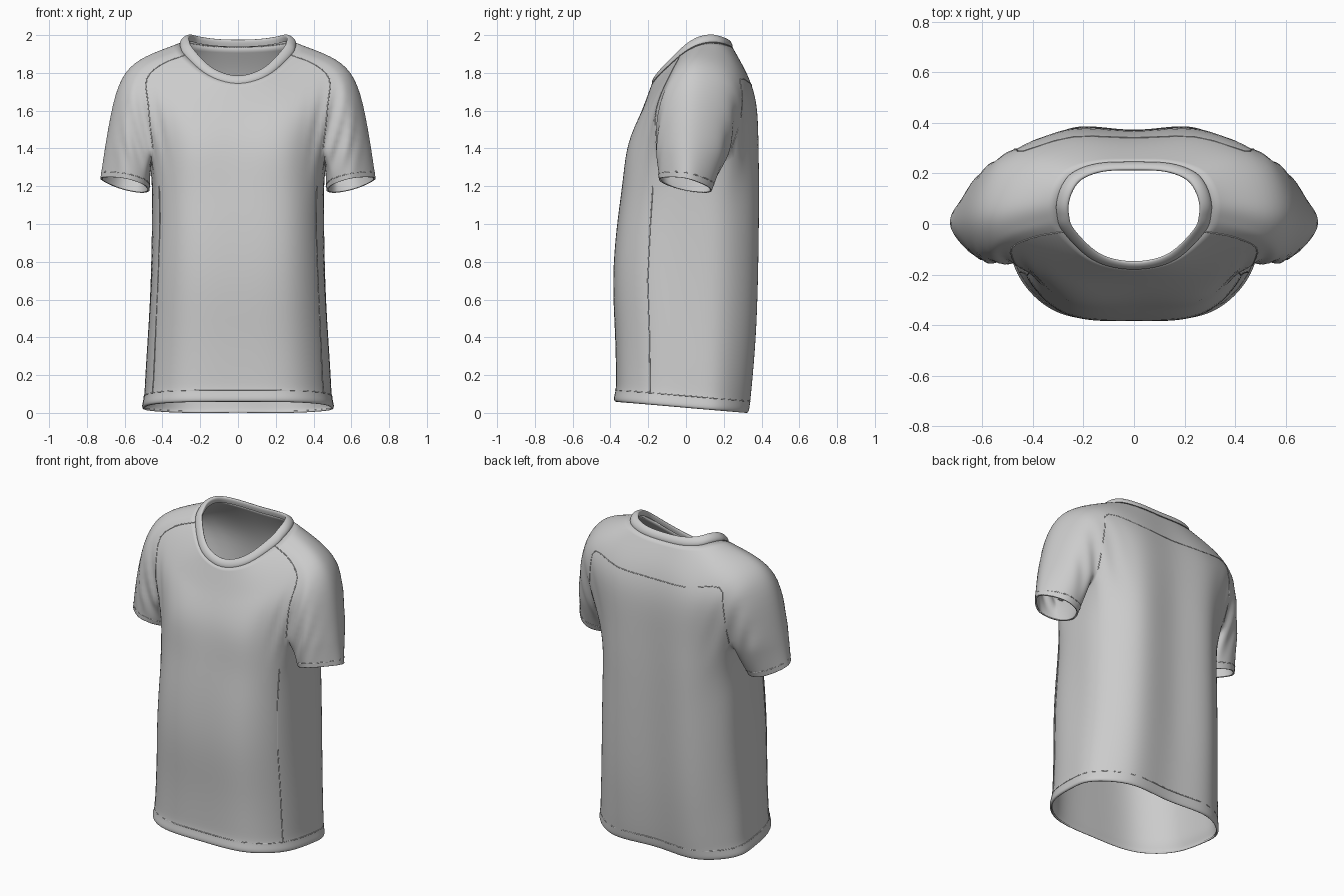
import bpy, bmesh, math
from mathutils import Vector
from mathutils.bvhtree import BVHTree

if "Cube" in bpy.data.objects:
    bpy.data.objects.remove(bpy.data.objects["Cube"])

SUB = 3  # spline steps between control points


def spline(pts, mode):
    """Catmull-Rom through pts; mode: 'open', 'mirror' (ends on x=0) or 'closed'."""
    p = [Vector(q) for q in pts]
    n = len(p)
    flip = lambda v: Vector((-v.x, v.y, v.z))
    if mode == 'closed':
        ext = [p[-1]] + p + [p[0], p[1]]
    elif mode == 'mirror':
        ext = [flip(p[1])] + p + [flip(p[-2])]
    else:
        ext = [2 * p[0] - p[1]] + p + [2 * p[-1] - p[-2]]
    out = []
    for i in range(len(ext) - 3):
        a, b, c, d = ext[i:i + 4]
        for k in range(SUB):
            t = k / SUB
            out.append(0.5 * (2 * b + (c - a) * t + (2 * a - 5 * b + 4 * c - d) * t * t
                              + (3 * b - a - 3 * c + d) * t ** 3))
    return out if mode == 'closed' else out + [p[-1]]


def loft(bm, rings, closed=False):
    rows = [[bm.verts.new(p) for p in r] for r in rings]
    n = len(rows[0])
    for r0, r1 in zip(rows, rows[1:]):
        for i in range(n if closed else n - 1):
            j = (i + 1) % n
            bm.faces.new((r0[i], r0[j], r1[j], r1[i]))


def finish(bm, name, thickness):
    """Weld, mirror and subdivide a half cage into a smooth object."""
    bmesh.ops.remove_doubles(bm, verts=bm.verts, dist=0.0005)
    bmesh.ops.recalc_face_normals(bm, faces=bm.faces)
    bm.normal_update()
    front = min(bm.faces, key=lambda f: f.calc_center_median().y)
    if front.normal.y > 0:
        bmesh.ops.reverse_faces(bm, faces=bm.faces)
    for f in bm.faces:
        f.smooth = True
    me = bpy.data.meshes.new(name)
    bm.to_mesh(me)
    bm.free()
    ob = bpy.data.objects.new(name, me)
    bpy.context.collection.objects.link(ob)
    m = ob.modifiers.new("mirror", 'MIRROR')
    m.use_clip = True
    s = ob.modifiers.new("subdivide", 'SUBSURF')
    s.levels = s.render_levels = 2
    dg = bpy.context.evaluated_depsgraph_get()
    ob.data = bpy.data.meshes.new_from_object(ob.evaluated_get(dg))
    ob.modifiers.clear()
    if thickness:
        sol = ob.modifiers.new("cloth", 'SOLIDIFY')
        sol.thickness = thickness
        sol.offset = -1
    return ob


# Yoke: rings from neck seam to armpit, front centre round the shoulder to back centre
neck = [(0, -.18, 1.745), (.16, -.145, 1.79), (.28, -.03, 1.895), (.302, .03, 1.935), (.305, .085, 1.957),
        (.285, .15, 1.965), (.24, .205, 1.955), (.14, .24, 1.942), (0, .245, 1.937)]
upper = [(0, -.215, 1.65), (.22, -.178, 1.71), (.40, -.055, 1.85), (.445, .0, 1.885), (.46, .07, 1.905),
         (.44, .17, 1.89), (.37, .26, 1.86), (.2, .30, 1.84), (0, .305, 1.83)]
shoulder = [(0, -.24, 1.585), (.25, -.215, 1.625), (.485, -.10, 1.77), (.55, -.045, 1.82), (.58, .05, 1.84),
            (.54, .2, 1.81), (.44, .295, 1.77), (.24, .35, 1.74), (0, .343, 1.73)]
chest = [(0, -.267, 1.52), (.26, -.255, 1.55), (.475, -.16, 1.62), (.59, -.13, 1.67), (.655, .03, 1.71),
         (.59, .22, 1.69), (.475, .31, 1.65), (.26, .38, 1.62), (0, .37, 1.60)]
armpit = [(0, -.312, 1.40), (.26, -.31, 1.40), (.455, -.16, 1.40), (.60, -.15, 1.42), (.703, 0, 1.44),
          (.63, .19, 1.42), (.48, .25, 1.40), (.26, .38, 1.40), (0, .37, 1.40)]
controls = [neck, upper, shoulder, chest, armpit]
yoke = [spline(r, 'mirror') for r in controls]
a, b = 2 * SUB, 6 * SUB
under = spline([armpit[2], (.462, .05, 1.33), armpit[6]], 'open')

bm = bmesh.new()
loft(bm, yoke)


# Body tube: height, half width, front y, back y, hem tilt
def section(z, rx, yf, yb, tilt):
    pts = [(0, yf), (.58 * rx, yf * .94), (.92 * rx, yf * .52), (rx, .03),
           (.95 * rx, yb * .6), (.58 * rx, yb + .008), (0, yb - .004)]
    return spline([(x, y, z - .085 * y * tilt) for x, y in pts], 'mirror')


levels = [(1.2, .452, -.337, .375, 0), (1.0, .452, -.366, .374, 0), (.7, .462, -.392, .368, .1),
          (.4, .476, -.373, .358, .4), (.16, .49, -.37, .337, .85), (.09, .494, -.37, .328, 1),
          (.05, .507, -.382, .324, 1), (.03, .505, -.38, .318, 1), (.027, .494, -.37, .309, 1)]
body = [section(*l) for l in levels]
loft(bm, [yoke[-1][:a + 1] + under[1:-1] + yoke[-1][b:]] + body)

# Sleeve tube: armhole ring blended into the tilted cuff
cuff_xy = [(.50, -.11), (.61, -.142), (.735, 0), (.64, .13), (.52, .115), (.467, 0)]
cuff = spline([(x, y, 1.21 + .25 * (x - .6) - .22 * y) for x, y in cuff_xy], 'closed')
armhole = yoke[-1][a:b + 1] + under[-2:0:-1]
blend = lambda t: [p.lerp(q, t) for p, q in zip(armhole, cuff)]
loft(bm, [armhole, blend(.33), blend(.7), blend(.93), cuff], True)
shirt = finish(bm, "shirt_body_and_sleeves", .01)

# Soft folds around the armpits and a gentle drape on the body
shirt.data.update()
moves = []
for v in shirt.data.vertices:
    x, y, z = abs(v.co.x), v.co.y, v.co.z
    d = 0
    for cy in (-.15, .25):
        r2 = (x - .5) ** 2 + (y - cy) ** 2 + .4 * (z - 1.47) ** 2
        d += .008 * math.exp(-r2 / .012) * math.sin(75 * (x - .3 * (z - 1.4)) + 25 * y)
    if z < 1.25 and x < .52:
        d += .004 * math.sin(11 * y + 6 * z) * x * min(1, (1.25 - z) * 4) * min(1, z * 4)
    moves.append(v.normal * d)
for v, m in zip(shirt.data.vertices, moves):
    v.co += m

# Ribbed collar: rounded band rolled over the neck edge
profile = [(1.0, -.008), (1.012, .004), (.99, .02), (.94, .034), (.88, .04), (.85, .036), (.845, .022), (.87, .0)]
bm = bmesh.new()
loft(bm, [[Vector((p.x * s, .03 + (p.y - .03) * s, p.z + dz)) for p in yoke[0]] for s, dz in profile])
finish(bm, "collar", 0)

# Stitched seams: thin cords laid on the cloth
tree = BVHTree.FromPolygons([v.co for v in shirt.data.vertices], [p.vertices for p in shirt.data.polygons])


def seam(name, pts, mirror=True, cyclic=False):
    for sx in ((1, -1) if mirror else (1,)):
        cu = bpy.data.curves.new(name, 'CURVE')
        cu.dimensions = '3D'
        cu.bevel_depth = .003
        cu.bevel_resolution = 1
        sp = cu.splines.new('POLY')
        sp.points.add(len(pts) - 1)
        for q, p in zip(sp.points, pts):
            q.co = (*tree.find_nearest(Vector((p.x * sx, p.y, p.z)))[0], 1)
        sp.use_cyclic_u = cyclic
        ob = bpy.data.objects.new(name, cu)
        bpy.context.collection.objects.link(ob)


seam("front_raglan_seam", spline([r[2] for r in controls], 'open'))
seam("back_yoke_seam", spline([armpit[6], chest[6]] + shoulder[6:], 'open'))
seam("side_seam", [r[a] for r in body[:-3]])
seam("cuff_seam", blend(.85), cyclic=True)
seam("hem_seam", body[-4], cyclic=False)
